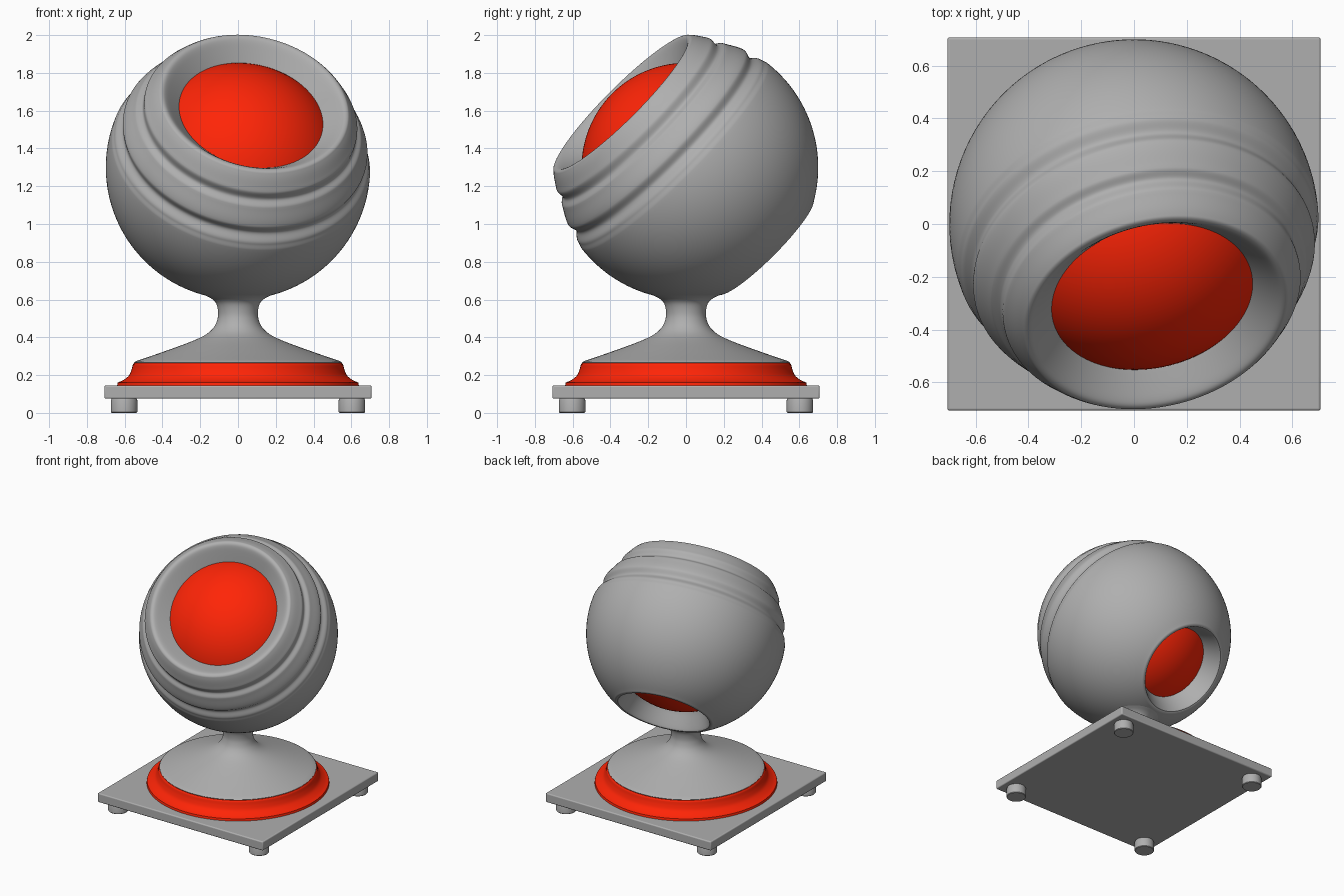
import bpy, bmesh
from math import sin, cos, pi, radians
from mathutils import Vector

if "Cube" in bpy.data.objects:
    bpy.data.objects.remove(bpy.data.objects["Cube"])

AXIS = Vector((0.174, -0.696, 0.696)).normalized()
CENTRE = Vector((0, 0, 1.3))

red = bpy.data.materials.new("red")
red.diffuse_color = (1.0, 0.018, 0.002, 1)
red.use_nodes = True
red.node_tree.nodes["Principled BSDF"].inputs["Base Color"].default_value = red.diffuse_color
grey = bpy.data.materials.new("grey")
grey.diffuse_color = (0.43, 0.43, 0.43, 1)
grey.use_nodes = True
grey.node_tree.nodes["Principled BSDF"].inputs["Base Color"].default_value = grey.diffuse_color


def smooth(ob, angle=35):
    bpy.ops.object.select_all(action='DESELECT')
    ob.select_set(True)
    bpy.context.view_layer.objects.active = ob
    bpy.ops.object.shade_smooth_by_angle(angle=radians(angle))


def lathe(name, profile, mat=grey, steps=128, angle=35):
    """Revolve (radius, height) points about local z; points on the axis become poles."""
    bm = bmesh.new()
    rings = []
    for r, z in profile:
        if r < 1e-6:
            rings.append([bm.verts.new((0, 0, z))] * steps)
        else:
            rings.append([bm.verts.new((r * cos(2 * pi * i / steps), r * sin(2 * pi * i / steps), z))
                          for i in range(steps)])
    for a, b in zip(rings, rings[1:]):
        for i in range(steps):
            j = (i + 1) % steps
            bm.faces.new(list(dict.fromkeys((a[i], a[j], b[j], b[i]))))
    bmesh.ops.recalc_face_normals(bm, faces=bm.faces)
    me = bpy.data.meshes.new(name)
    bm.to_mesh(me)
    bm.free()
    me.materials.append(mat)
    ob = bpy.data.objects.new(name, me)
    bpy.context.collection.objects.link(ob)
    smooth(ob, angle)
    return ob


def spline(points, n=6):
    """Catmull-Rom curve through profile points."""
    p = [Vector(q) for q in points]
    p = [2 * p[0] - p[1]] + p + [2 * p[-1] - p[-2]]
    out = []
    for a, b, c, d in zip(p, p[1:], p[2:], p[3:]):
        for k in range(n):
            t = k / n
            out.append(0.5 * (2 * b + (c - a) * t + (2 * a - 5 * b + 4 * c - d) * t * t
                              + (3 * b - a - 3 * c + d) * t ** 3))
    return [tuple(q) for q in out] + [tuple(p[-2])]


# Shell: spherical skin with two grooves, a large front and a small rear opening
keys = [(47.5, .702), (54.8, .696), (59, .670), (62.5, .686), (71, .694),
        (75.3, .670), (80, .694), (83, .7), (148.5, .7)]
skin = []
for (a0, r0), (a1, r1) in zip(keys, keys[1:]):
    n = 40 if a1 - a0 > 20 else 8
    for k in range(n):
        t = k / n
        a, s = radians(a0 + (a1 - a0) * t), t * t * (3 - 2 * t)
        rho = r0 + (r1 - r0) * s
        skin.append((rho * sin(a), rho * cos(a)))
front_wall = [(.36, .365)] + spline([(.387, .395), (.435, .443), (.468, .474), (.488, .486), (.506, .485), skin[0]], 4)
rear_wall = spline([(.366, -.597), (.352, -.606), (.338, -.606), (.325, -.594), (.272, -.482)], 4) + [(.25, -.45)]
shell = lathe("shell", front_wall[:-1] + skin + rear_wall, angle=60)

# Inner ball showing through both openings
ball = lathe("inner_ball", [(.553 * sin(pi * k / 64), .553 * cos(pi * k / 64)) for k in range(65)], red)
for ob in (shell, ball):
    ob.location = CENTRE
    ob.rotation_euler = AXIS.to_track_quat('Z', 'Y').to_euler()

# Stem flaring into a wide cone
stem = spline([(.18, .625), (.14, .605), (.116, .58), (.106, .54), (.108, .50), (.127, .455),
               (.17, .415), (.25, .377), (.40, .322), (.54, .274)])
lathe("stem", [(0, .63)] + stem + [(.55, .268), (.545, .262), (0, .262)])

# Red ring under the cone
flare = spline([(.557, .255), (.565, .225), (.58, .195), (.61, .172), (.637, .161)])
lathe("base_ring", [(0, .263), (.55, .263)] + flare + [(.64, .145), (0, .145)], red)

# Square plate
bpy.ops.mesh.primitive_cube_add(size=1, location=(0, 0, .11))
plate = bpy.context.object
plate.name = "plate"
plate.scale = (1.414, 1.414, .07)
bpy.ops.object.transform_apply(location=False, rotation=False, scale=True)
plate.data.materials.append(grey)
bevel = plate.modifiers.new("bevel", 'BEVEL')
bevel.width = .008
bevel.segments = 3
smooth(plate)

# Four feet
for x in (-.603, .603):
    for y in (-.603, .603):
        foot = lathe("foot", [(0, 0), (.066, 0), (.07, .004), (.07, .066), (.066, .076), (0, .076)], steps=48)
        foot.location = (x, y, 0)
